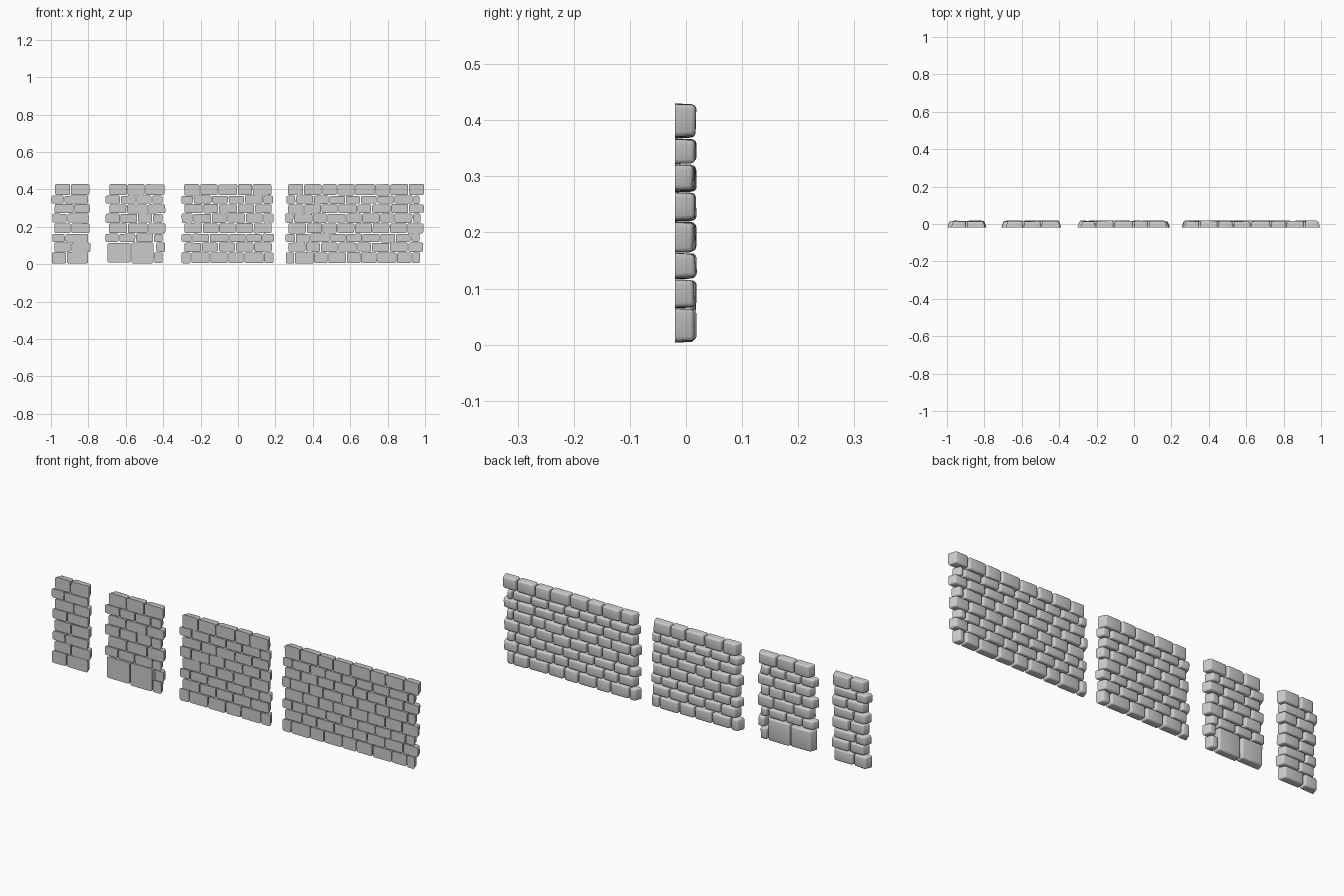
import bpy, bmesh, random

if "Cube" in bpy.data.objects:
    bpy.data.objects.remove(bpy.data.objects["Cube"])

random.seed(7)
FRONT = -0.02
ROWS = [0.004, 0.065, 0.117, 0.164, 0.22, 0.272, 0.322, 0.368, 0.43]


def jit(a):
    return random.uniform(-a, a)


def add_brick(bm, x0, x1, z0, z1, end_l=False, end_r=False):
    """One worn stone: flat front, tapered and rounded toward the back."""
    b = bmesh.new()
    bmesh.ops.create_cube(b, size=1)
    back = random.uniform(0.0145, 0.02)
    tl = 0.012 if end_l else 0.002
    tr = 0.012 if end_r else 0.002
    for v in b.verts:
        rear = v.co.y > 0
        left, low = v.co.x < 0, v.co.z < 0
        y = back - random.uniform(0, 0.003) if rear else FRONT
        x = x0 + 0.0015 if left else x1 - 0.0015
        z = z0 + 0.0008 if low else z1 - 0.0008
        if rear:
            x += tl if left else -tr
            z += 0.001 if low else -0.001
        j = 0.0015
        v.co = (x + abs(jit(j)) * (1 if left else -1), y,
                z + abs(jit(j)) * (1 if low else -1))
    # round all edges except those bounding the flat front
    edges = [e for e in b.edges if any(v.co.y > FRONT + 0.01 for v in e.verts)]
    bmesh.ops.bevel(b, geom=edges, offset=0.008, segments=3, profile=0.5,
                    affect='EDGES', clamp_overlap=True)
    bmesh.ops.recalc_face_normals(b, faces=b.faces)
    tmp = bpy.data.meshes.new("brick_tmp")
    b.to_mesh(tmp)
    b.free()
    bm.from_mesh(tmp)
    bpy.data.meshes.remove(tmp)


def course(bm, x0, x1, z0, z1, weights):
    """A row of bricks filling x0..x1 with slightly uneven joints."""
    total = sum(weights)
    xs, acc = [x0], 0
    for w in weights[:-1]:
        acc += w
        xs.append(x0 + (x1 - x0) * acc / total + jit(0.01))
    xs.append(x1)
    n = len(weights)
    for i in range(n):
        add_brick(bm, xs[i], xs[i + 1], z0 + jit(0.0015), z1 + jit(0.001),
                  i == 0, i == n - 1)


def wall(name, span_a, span_b, wa, wb, big=False):
    bm = bmesh.new()
    for r in range(8):
        z0, z1 = ROWS[r], ROWS[r + 1]
        a = r % 2 == 1
        s = span_a if a else span_b
        if big and r < 2:
            # short stones beside the two large foundation blocks
            add_brick(bm, -0.45 + 0.01 * a, s[1], z0, z1, False, True)
            continue
        course(bm, s[0] + jit(0.003), s[1] + jit(0.003), z0, z1, wa if a else wb)
    if big:
        add_brick(bm, -0.70, -0.572, ROWS[0] + 0.004, ROWS[2] - 0.003, True)
        add_brick(bm, -0.572, -0.45, ROWS[0], ROWS[2])
    me = bpy.data.meshes.new(name)
    bm.to_mesh(me)
    bm.free()
    ob = bpy.data.objects.new(name, me)
    bpy.context.collection.objects.link(ob)
    bpy.ops.object.select_all(action='DESELECT')
    ob.select_set(True)
    bpy.context.view_layer.objects.active = ob
    bpy.ops.object.shade_smooth_by_angle(angle=0.8)


# four wall panels of increasing length
wall("wall_narrow", (-0.982, -0.79), (-0.997, -0.797), [1, 1], [0.65, 1])
wall("wall_short", (-0.69, -0.388), (-0.71, -0.4), [1, 1, 1], [0.8, 1, 1, 0.6], big=True)
wall("wall_medium", (-0.288, 0.182), (-0.302, 0.192), [1] * 5, [0.65] + [1] * 4 + [0.6])
wall("wall_long", (0.268, 0.995), (0.253, 0.975), [1] * 8, [0.6] + [1] * 7 + [0.5])
